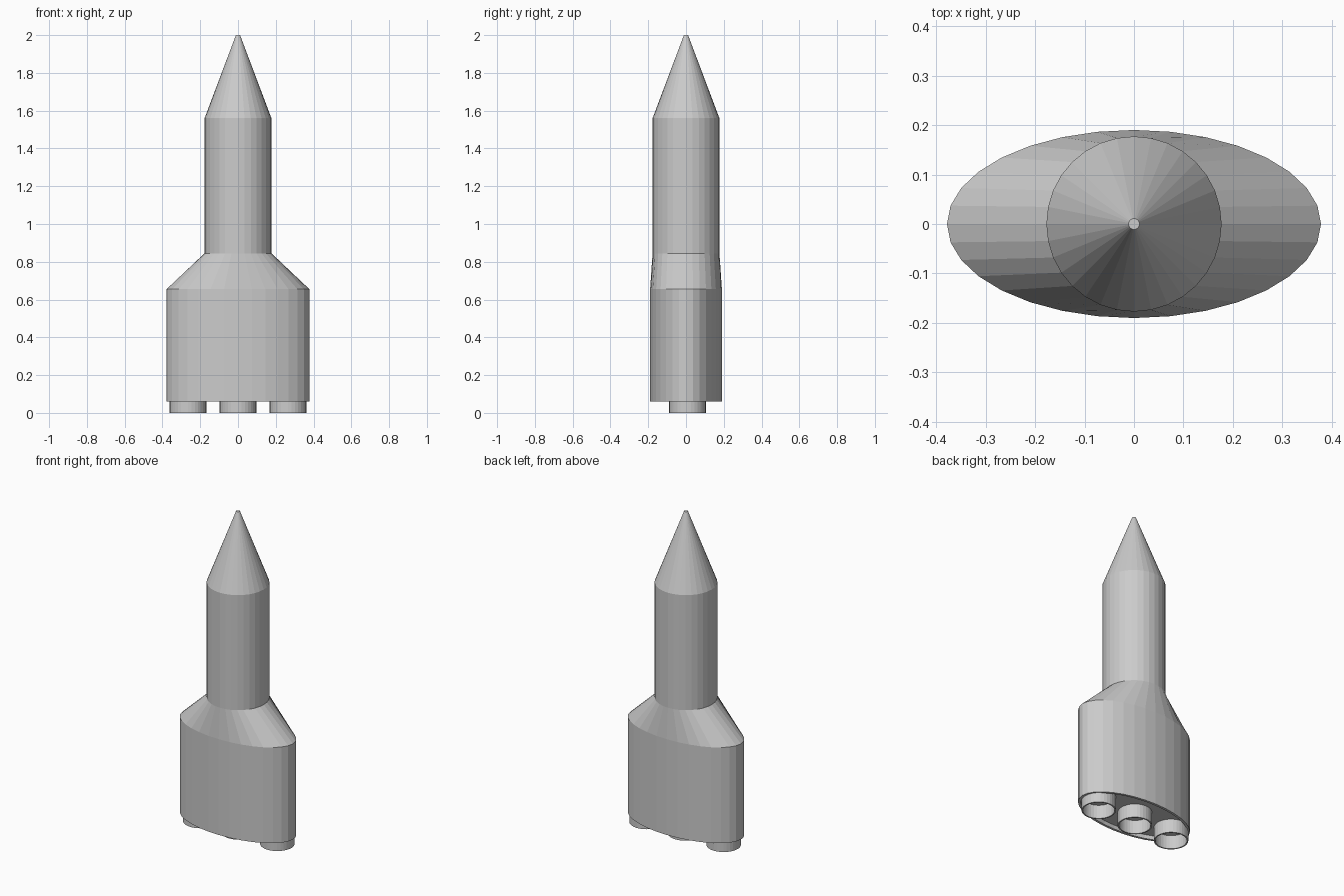
import bpy, bmesh
from math import cos, sin, pi

if "Cube" in bpy.data.objects:
    bpy.data.objects.remove(bpy.data.objects["Cube"])

SIDES = 32


def loft(name, rings, location=(0, 0, 0), closed=False):
    """Skin elliptical rings (rx, ry, z); cap both ends, or join last to first."""
    bm = bmesh.new()
    loops = [[bm.verts.new((rx * cos(2 * pi * i / SIDES), ry * sin(2 * pi * i / SIDES), z))
              for i in range(SIDES)] for rx, ry, z in rings]
    pairs = list(zip(loops, loops[1:]))
    if closed:
        pairs.append((loops[-1], loops[0]))
    else:
        bm.faces.new(loops[0][::-1])
        bm.faces.new(loops[-1])
    for a, b in pairs:
        for i in range(SIDES):
            j = (i + 1) % SIDES
            bm.faces.new((a[i], a[j], b[j], b[i]))
    bmesh.ops.recalc_face_normals(bm, faces=bm.faces)
    mesh = bpy.data.meshes.new(name)
    bm.to_mesh(mesh)
    bm.free()
    obj = bpy.data.objects.new(name, mesh)
    obj.location = location
    bpy.context.collection.objects.link(obj)
    return obj


# Hull: recessed base, oval booster section, shoulder, round body, nose cone
RECESS = 0.085
loft("rocket_hull", [
    (0.362, 0.175, RECESS),
    (0.362, 0.175, 0.06),
    (0.378, 0.19, 0.06),
    (0.378, 0.19, 0.655),
    (0.177, 0.177, 0.845),
    (0.177, 0.177, 1.56),
    (0.011, 0.011, 2.0),
])

# Three open engine nozzles hanging from the recess
R, WALL = 0.097, 0.008
for label, x in (("left", -0.265), ("middle", 0), ("right", 0.265)):
    loft("nozzle_" + label, [
        (R, R, RECESS), (R, R, 0),
        (R - WALL, R - WALL, 0), (R - WALL, R - WALL, RECESS),
    ], location=(x, 0.008, 0), closed=True)
